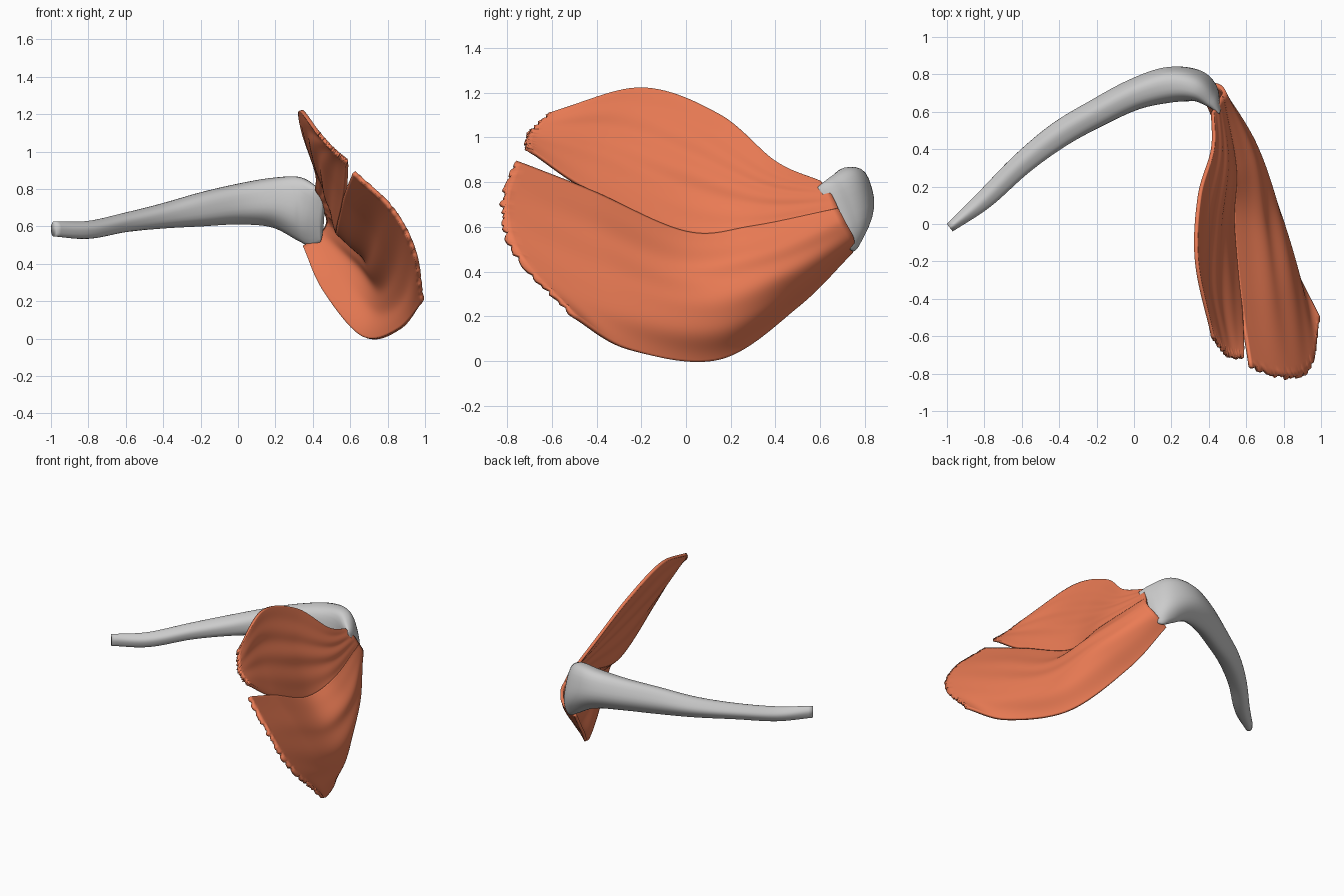
import bpy, math, random
from mathutils import Vector

if "Cube" in bpy.data.objects:
    bpy.data.objects.remove(bpy.data.objects["Cube"])

random.seed(4)


def spline(pts, t):
    # Catmull-Rom through evenly spaced points, t in 0..1
    n = len(pts) - 1
    i = min(int(t * n), n - 1)
    f = t * n - i
    b, c = pts[i], pts[i + 1]
    a = pts[i - 1] if i > 0 else b * 2 - c
    d = pts[i + 2] if i + 2 <= n else c * 2 - b
    return 0.5 * (2 * b + (c - a) * f + (2 * a - 5 * b + 4 * c - d) * f * f
                  + (3 * b - a - 3 * c + d) * f ** 3)


def make_object(name, verts, faces):
    me = bpy.data.meshes.new(name)
    me.from_pydata(verts, [], faces)
    me.update()
    ob = bpy.data.objects.new(name, me)
    bpy.context.collection.objects.link(ob)
    for p in me.polygons:
        p.use_smooth = True
    return ob


orange = bpy.data.materials.new("orange")
orange.diffuse_color = (0.83, 0.2, 0.09, 1)
orange.use_nodes = True
orange.node_tree.nodes["Principled BSDF"].inputs["Base Color"].default_value = orange.diffuse_color


def lobe(name, ribs, n_len=56, n_wide=60):
    # Sheet lofted across ribs that run from the stalk to the torn front edge
    ribs = [[Vector(p) for p in r] for r in ribs]
    verts, faces = [], []
    for j in range(n_wide + 1):
        v = j / n_wide
        tear = random.uniform(-0.014, 0.008)
        for i in range(n_len + 1):
            u = i / n_len
            p = spline([spline(r, u) for r in ribs], v)
            # shallow radiating folds and a ragged rim
            p.x += 0.006 * math.sin(math.pi * u) * math.sin(23 * v + 3 * u) * math.sin(math.pi * v)
            if i == n_len and 0 < j < n_wide:
                p.y += tear
                p.z += tear * 0.3
            verts.append(p)
    w = n_len + 1
    for j in range(n_wide):
        for i in range(n_len):
            a = j * w + i
            faces.append((a, a + 1, a + w + 1, a + w))
    ob = make_object(name, verts, faces)
    ob.data.materials.append(orange)
    s = ob.modifiers.new("thickness", 'SOLIDIFY')
    s.thickness = 0.02
    s.offset = 0
    return ob


# Crease shared by both lobes as far as the notch
crease = [(.47, .68, .68), (.54, .3, .6), (.53, 0, .575), (.57, -.43, .76)]

# Upper lobe: top edge, middle, crease
lobe("upper_lobe", [
    [(.42, .60, .80), (.42, .40, .89), (.35, .15, 1.10), (.335, -.2, 1.22), (.42, -.60, 1.11)],
    [(.45, .65, .74), (.48, .35, .76), (.44, 0, .88), (.43, -.35, .99), (.50, -.70, 1.02)],
    crease + [(.585, -.71, .95)]])

# Lower lobe: crease, two middle ribs, bottom edge
lobe("lower_lobe", [
    crease + [(.62, -.76, .89)],
    [(.48, .71, .62), (.64, .35, .47), (.70, -.02, .41), (.76, -.42, .55), (.82, -.82, .70)],
    [(.44, .745, .55), (.62, .46, .36), (.76, .12, .20), (.87, -.3, .27), (.94, -.76, .48)],
    [(.35, .74, .49), (.46, .5, .25), (.67, .15, .01), (.86, -.25, .05), (.99, -.5, .2)]])

# Stalk sections: centre, (half width, half height, lean)
centres = [(-.985, -.02, .585), (-.8, .13, .58), (-.6, .32, .62), (-.4, .475, .655), (-.2, .59, .69),
           (0, .69, .72), (.18, .742, .73), (.32, .74, .70), (.40, .70, .66), (.45, .645, .65)]
sizes = [(.025, .04, 0), (.05, .048, 0), (.06, .052, 0), (.07, .067, 0), (.075, .09, 0),
         (.083, .108, 0), (.095, .132, 0), (.085, .17, .1), (.055, .165, .3), (.015, .13, .42)]
C = [Vector(c) for c in centres]
S = [Vector(s) for s in sizes]
rings, seg = 72, 28
verts, faces = [], []
for i in range(rings + 1):
    t = i / rings
    c, s = spline(C, t), spline(S, t)
    d = spline(C, min(t + .01, 1)) - spline(C, max(t - .01, 0))
    side = Vector((-d.y, d.x, 0)).normalized()
    for k in range(seg):
        a = 2 * math.pi * k / seg
        g = 1 + .03 * math.sin(5 * a + 4 * t)
        h = math.sin(a) * s.y * g
        verts.append(c + side * (math.cos(a) * s.x * g) + Vector((.15 * s.z * h, -s.z * h, h)))
for i in range(rings):
    for k in range(seg):
        m = (k + 1) % seg
        faces.append((i * seg + k, (i + 1) * seg + k, (i + 1) * seg + m, i * seg + m))
faces.append(tuple(range(seg)))
faces.append(tuple(rings * seg + k for k in reversed(range(seg))))
faces = [tuple(reversed(f)) for f in faces]
make_object("stalk", verts, faces)
